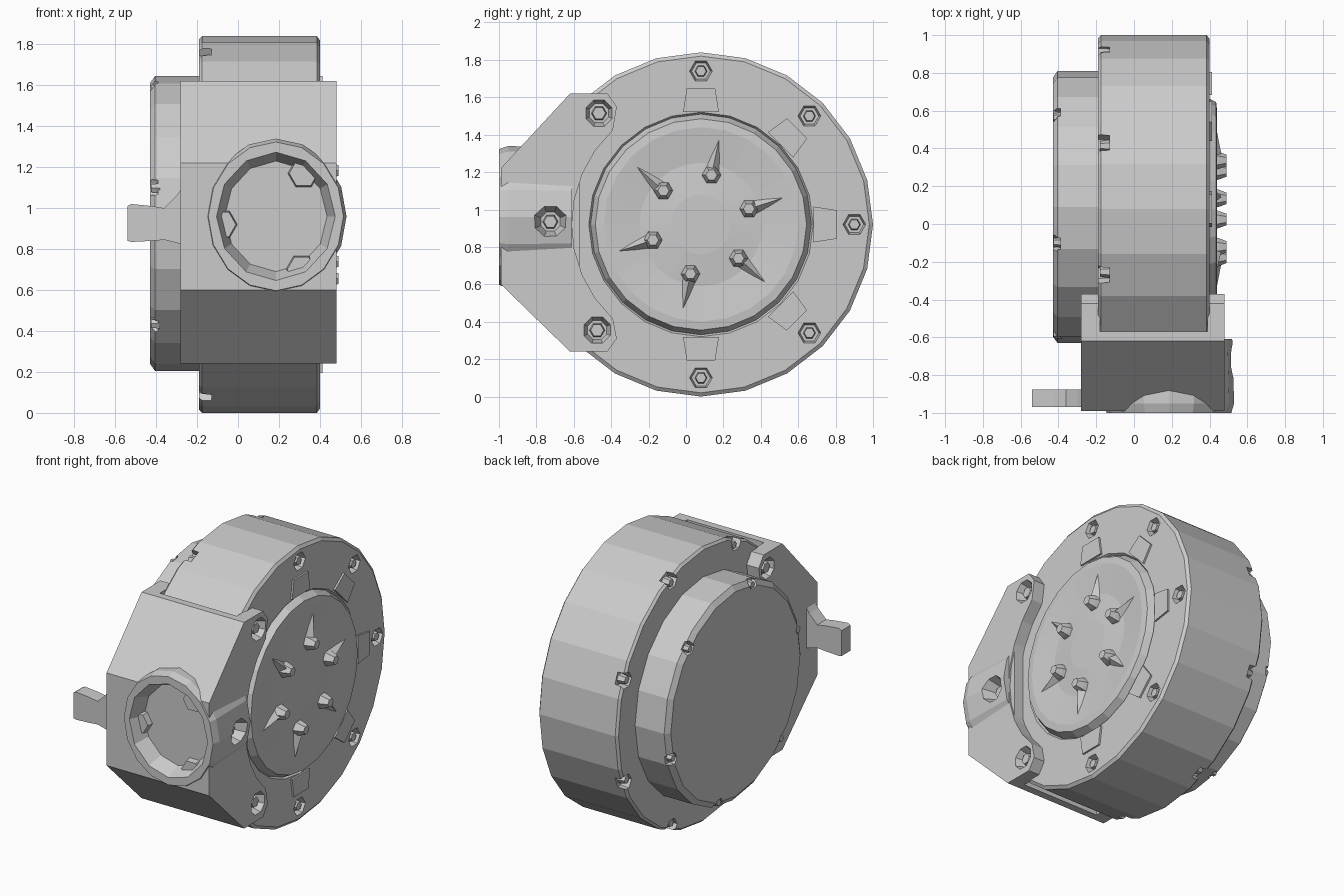
import bpy, bmesh
from math import sin, cos, pi, radians
from mathutils import Vector

if "Cube" in bpy.data.objects:
    bpy.data.objects.remove(bpy.data.objects["Cube"])

CY, CZ = 0.08, 0.92          # wheel axis (runs along x)


def finish(name, bm):
    bmesh.ops.remove_doubles(bm, verts=bm.verts, dist=1e-5)
    bmesh.ops.recalc_face_normals(bm, faces=bm.faces)
    me = bpy.data.meshes.new(name)
    bm.to_mesh(me)
    bm.free()
    ob = bpy.data.objects.new(name, me)
    bpy.context.collection.objects.link(ob)
    return ob


def loft(bm, rings, caps=True):
    """Skin a list of equally long point loops."""
    vs = [[bm.verts.new(p) for p in r] for r in rings]
    n = len(vs[0])
    for a, b in zip(vs, vs[1:]):
        for i in range(n):
            j = (i + 1) % n
            bm.faces.new((a[i], a[j], b[j], b[i]))
    if caps:
        bm.faces.new(vs[0])
        bm.faces.new(vs[-1])


def lathe_x(bm, profile, y, z, n, turn=0.0):
    loft(bm, [[(x, y + r * cos(2 * pi * i / n + turn), z + r * sin(2 * pi * i / n + turn))
               for i in range(n)] for x, r in profile])


def lathe_y(bm, profile, x, z, n, sz=1.0):
    loft(bm, [[(x + r * cos(2 * pi * i / n), y, z + sz * r * sin(2 * pi * i / n))
               for i in range(n)] for y, r in profile])


def extrude_x(bm, outline, x0, x1):
    loft(bm, [[(x, y, z) for y, z in outline] for x in (x0, x1)])


def polar(r, deg):
    return CY + r * cos(radians(deg)), CZ + r * sin(radians(deg))


def cut(ob, cutter):
    m = ob.modifiers.new("cut", 'BOOLEAN')
    m.operation, m.object, m.solver = 'DIFFERENCE', cutter, 'EXACT'
    bpy.context.view_layer.objects.active = ob
    bpy.ops.object.modifier_apply(modifier=m.name)


def drop(ob):
    bpy.data.objects.remove(ob, do_unlink=True)


# Main drum with a stepped right face and a raised hub plate
bm = bmesh.new()
lathe_x(bm, [(-0.19, 0.905), (-0.175, 0.92), (0.385, 0.92), (0.40, 0.90), (0.40, 0.60),
             (0.385, 0.59), (0.435, 0.565), (0.44, 0.52), (0.42, 0.33), (0.435, 0.16)],
        CY, CZ, 24)
drum = finish("drum", bm)

# Bolt pockets in both drum faces
bm = bmesh.new()
for k in range(8):
    y, z = polar(0.89, 45 * k + 22.5)
    lathe_x(bm, [(-0.25, 0.06), (-0.13, 0.05)], y, z, 6)
    if k not in (3, 4, 5):
        y, z = polar(0.82, 45 * k)
        lathe_x(bm, [(0.36, 0.05), (0.45, 0.075)], y, z, 6)
pockets = finish("drum_pocket_cutter", bm)
cut(drum, pockets)
drop(pockets)

# Bolts sitting in the pockets
bm = bmesh.new()
for k in range(8):
    y, z = polar(0.87, 45 * k + 22.5)
    lathe_x(bm, [(-0.18, 0.025), (-0.12, 0.035)], y, z, 6)
    if k not in (3, 4, 5):
        y, z = polar(0.82, 45 * k)
        lathe_x(bm, [(0.35, 0.035), (0.395, 0.028)], y, z, 6)
finish("drum_bolts", bm)

# Tapered pads between hub plate and rim
bm = bmesh.new()
for k in (-2, -1, 0, 1, 2):
    a = 45 * k
    pad = [polar(0.61, a - 9), polar(0.73, a - 6), polar(0.73, a + 6), polar(0.61, a + 9)]
    extrude_x(bm, pad, 0.39, 0.412)
finish("rim_pads", bm)

# Hub bolts with ridges running outwards
bm = bmesh.new()
for k in range(6):
    a = 18 + 60 * k
    y, z = polar(0.27, a)
    lathe_x(bm, [(0.41, 0.055), (0.45, 0.045), (0.49, 0.03)], y, z, 6)
    base = [(0.42, *polar(0.27, a - 9)), (0.42, *polar(0.27, a + 9)), (0.43, *polar(0.48, a))]
    v = [bm.verts.new(p) for p in base + [(0.465, *polar(0.29, a))]]
    for f in ((0, 1, 2), (0, 1, 3), (1, 2, 3), (2, 0, 3)):
        bm.faces.new([v[i] for i in f])
finish("hub_bolts", bm)

# Rear disc on the left side
bm = bmesh.new()
lathe_x(bm, [(-0.15, 0.72), (-0.405, 0.72), (-0.43, 0.685)], CY + 0.01, CZ + 0.005, 20)
rear = finish("rear_disc", bm)
bm = bmesh.new()
for k in range(6):
    y, z = polar(0.70, 45 + 60 * k)
    lathe_x(bm, [(-0.46, 0.05), (-0.39, 0.04)], y, z, 6)
notches = finish("rear_notch_cutter", bm)
cut(rear, notches)
drop(notches)
bm = bmesh.new()
for k in range(6):
    y, z = polar(0.685, 45 + 60 * k)
    lathe_x(bm, [(-0.425, 0.022), (-0.38, 0.028)], y, z, 6)
finish("rear_disc_bolts", bm)

# Front housing: core block and two side cheeks hugging the drum
front = [(-0.62, 0.24), (-0.99, 0.60), (-0.99, 1.22), (-0.62, 1.62)]
bm = bmesh.new()
extrude_x(bm, front + [(-0.57, 1.62), (-0.57, 0.24)], -0.27, 0.47)
core = finish("housing_core", bm)
arc = [polar(0.69, a) for a in (133, 145, 157, 169, 180, 191, 203, 215, 227)]
outline = front + [(-0.42, 1.62), (-0.37, 1.55)] + arc + [(-0.37, 0.31), (-0.42, 0.24)]
cheeks = []
for name, x0, x1 in (("left_cheek", -0.28, -0.18), ("right_cheek", 0.39, 0.48)):
    bm = bmesh.new()
    extrude_x(bm, outline, x0, x1)
    cheeks.append(finish(name, bm))

# Round port barrel, bulging slightly past the right cheek
PX, PZ = 0.185, 0.96
bm = bmesh.new()
lathe_y(bm, [(-0.61, 0.335), (-0.95, 0.345), (-1.0, 0.33)], PX, PZ, 16, 1.1)
barrel = finish("port_barrel", bm)

# Hollow out the port and sink the cheek bolt holes
bm = bmesh.new()
lathe_y(bm, [(-1.05, 0.31), (-0.90, 0.25)], PX, PZ, 12, 1.08)
port_cut = finish("port_cutter", bm)
spots = [(-0.725, 0.935), (-0.465, 1.515), (-0.475, 0.355)]
bm = bmesh.new()
for y, z in spots:
    lathe_x(bm, [(0.42, 0.055), (0.55, 0.10)], y, z, 8, pi / 8)
    lathe_x(bm, [(-0.33, 0.09), (-0.24, 0.055)], y, z, 8, pi / 8)
hole_cut = finish("bolt_hole_cutter", bm)
for ob in (core, barrel, *cheeks):
    cut(ob, port_cut)
    cut(ob, hole_cut)
drop(port_cut)
drop(hole_cut)

# Bolts in the cheek holes
bm = bmesh.new()
for y, z in spots:
    lathe_x(bm, [(0.40, 0.045), (0.46, 0.035)], y, z, 6)
    lathe_x(bm, [(-0.27, 0.035), (-0.22, 0.045)], y, z, 6)
finish("cheek_bolts", bm)

# Three bolts inside the port
bm = bmesh.new()
for x, z in ((0.32, 1.17), (-0.08, 0.92), (0.31, 0.70)):
    lathe_y(bm, [(-0.88, 0.08), (-0.94, 0.07)], x, z, 6)
finish("port_bolts", bm)

# Side lever with a flared root
bm = bmesh.new()
secs = [(-0.54, 0.84, 1.01), (-0.52, 0.835, 1.02), (-0.42, 0.84, 1.01),
        (-0.36, 0.845, 1.0), (-0.30, 0.83, 1.06), (-0.26, 0.82, 1.12)]
loft(bm, [[(x, -0.97, a), (x, -0.875, a), (x, -0.875, b), (x, -0.97, b)] for x, a, b in secs])
finish("side_lever", bm)
